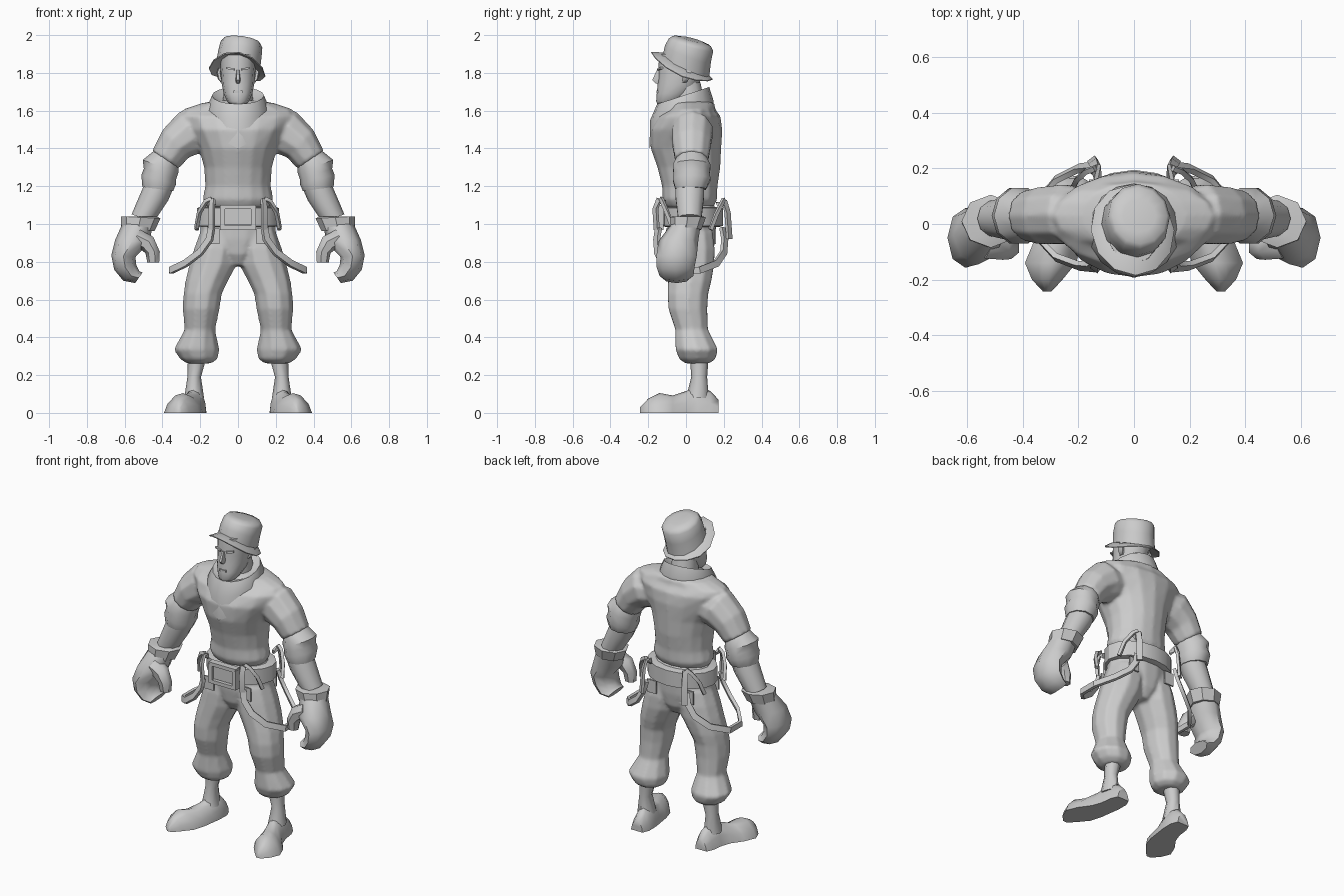
import bpy, bmesh, math
from mathutils import Vector, Matrix

grey = bpy.data.materials.new("plain grey")
grey.diffuse_color = (0.6, 0.6, 0.6, 1)


def finish(name, bm, mirror=False, angle=50):
    bmesh.ops.recalc_face_normals(bm, faces=bm.faces)
    me = bpy.data.meshes.new(name)
    bm.to_mesh(me)
    bm.free()
    me.materials.append(grey)
    ob = bpy.data.objects.new(name, me)
    bpy.context.collection.objects.link(ob)
    bpy.ops.object.select_all(action='DESELECT')
    ob.select_set(True)
    bpy.context.view_layer.objects.active = ob
    bpy.ops.object.shade_smooth_by_angle(angle=math.radians(angle))
    if mirror:
        ob.modifiers.new("mirror", 'MIRROR').use_mirror_merge = False
    return ob


def skin(name, rings, mirror=False, angle=50):
    """Join equal-length point rings into a capped skin."""
    bm = bmesh.new()
    vs = [[bm.verts.new(p) for p in r] for r in rings]
    n = len(rings[0])
    for a, b in zip(vs, vs[1:]):
        for i in range(n):
            j = (i + 1) % n
            bm.faces.new((a[i], a[j], b[j], b[i]))
    bm.faces.new(vs[0])
    bm.faces.new(vs[-1])
    return finish(name, bm, mirror, angle)


def loft(name, rows, n=12, mirror=False, angle=50, power=1.0):
    """Rows: x, y, z, rx, ry, roll about y, pitch about x (degrees)."""
    rings = []
    for row in rows:
        x, y, z, rx, ry, roll, pitch = (list(row) + [0, 0])[:7]
        m = Matrix.Rotation(math.radians(-roll), 3, 'Y') @ Matrix.Rotation(math.radians(pitch), 3, 'X')
        ring = []
        for i in range(n):
            a = 2 * math.pi * i / n
            c, s = math.cos(a), math.sin(a)
            c = math.copysign(abs(c) ** power, c)
            s = math.copysign(abs(s) ** power, s)
            ring.append(Vector((x, y, z)) + m @ Vector((rx * c, ry * s, 0)))
        rings.append(ring)
    return skin(name, rings, mirror, angle)


def fuse(name, parts):
    """Blend overlapping garment parts into one continuous surface."""
    bm = bmesh.new()
    bpy.context.view_layer.update()
    dg = bpy.context.evaluated_depsgraph_get()
    for ob in parts:
        ev = ob.evaluated_get(dg)
        bm.from_mesh(ev.to_mesh())
        ev.to_mesh_clear()
    for ob in parts:
        bpy.data.objects.remove(ob)
    ob = finish(name, bm, angle=180)
    mod = ob.modifiers.new("blend", 'REMESH')
    mod.mode, mod.voxel_size, mod.use_smooth_shade = 'VOXEL', .01, True
    mod = ob.modifiers.new("soften", 'SMOOTH')
    mod.factor, mod.iterations = .5, 6


def strap(name, path, w, t, centre=(0, 0.03), mirror=True, angle=30):
    """Flat band along a path, its face turned away from the body."""
    pts = [Vector(p) for p in path]
    rings = []
    for i, p in enumerate(pts):
        tan = (pts[min(i + 1, len(pts) - 1)] - pts[max(i - 1, 0)]).normalized()
        out = Vector((p.x - centre[0], p.y - centre[1], 0))
        out = (out - tan * out.dot(tan)).normalized()
        side = tan.cross(out) * w / 2
        out = out * t / 2
        rings.append([p + side + out, p - side + out, p - side - out, p + side - out])
    return skin(name, rings, mirror, angle)


def box(name, c, s, mirror=False, rot=(0, 0, 0)):
    bm = bmesh.new()
    bmesh.ops.create_cube(bm, size=1)
    m = Matrix.Translation(c)
    for ax, r in zip('XYZ', rot):
        m = m @ Matrix.Rotation(math.radians(r), 4, ax)
    bm.transform(m @ Matrix.Diagonal((*s, 1)))
    return finish(name, bm, mirror, 30)


# Jacket body and upper sleeves
body = loft("body", [(0, .02, 1.09, .168, .125), (0, .02, 1.13, .188, .145), (0, .02, 1.2, .174, .147),
                     (0, .015, 1.3, .18, .167), (0, 0, 1.4, .207, .187), (0, 0, 1.5, .262, .192),
                     (0, .015, 1.57, .3, .168), (0, .03, 1.607, .29, .125), (0, .03, 1.64, .19, .12),
                     (0, .03, 1.655, .1, .08)], 16)
arm = loft("arm", [(.14, .035, 1.49, .085, .09, 75), (.25, .035, 1.487, .125, .112, 62),
                   (.33, .03, 1.425, .102, .107, 46), (.385, .03, 1.34, .085, .092, 34)], 10, True)
fuse("jacket", [body, arm])

# Collar: tilted roll whose lower edge dips to a point at the chest
collar = []
for r, zf, zb, drop, cy in ((1.05, 1.53, 1.61, .13, -.015), (1.1, 1.58, 1.655, .03, -.02),
                            (.92, 1.635, 1.725, 0, -.015), (.6, 1.62, 1.69, 0, 0)):
    ring = []
    for i in range(16):
        a = 2 * math.pi * i / 16
        f = (1 - math.sin(a)) / 2
        ring.append((.15 * r * math.cos(a), cy + .15 * r * math.sin(a) - drop * .16 * f ** 6,
                     zb + (zf - zb) * f - drop * f ** 6))
    collar.append(ring)
skin("collar", collar, angle=60)

# Rolled cuffs and forearms
loft("rolled_cuff", [(.38, .03, 1.35, .075, .08, 30), (.41, .03, 1.305, .1, .105, 20), (.413, .03, 1.265, .09, .1, 18),
                     (.42, .03, 1.235, .095, .105, 15), (.425, .025, 1.185, .082, .085, 8)], 10, True, 40)
loft("forearm", [(.41, .02, 1.22, .075, .08, 20), (.44, .02, 1.15, .075, .08, 20),
                 (.505, .02, 1.03, .062, .065, 20)], 10, True)

# Gloves
loft("glove_cuff", [(.505, .01, 1.04, .075, .08, 0), (.515, .01, 1.035, .105, .095, 3),
                    (.53, .0, .97, .088, .082, 5)], 8, True, 35)
loft("glove_hand", [(.53, 0, 1.0, .08, .078, 5), (.56, -.04, .91, .09, .105, 5), (.607, -.05, .83, .064, .107, 5),
                    (.597, -.055, .77, .06, .1, -10), (.565, -.05, .725, .05, .09, -30),
                    (.525, -.05, .715, .034, .075, -55)], 8, True)
loft("glove_thumb", [(.54, -.07, .93, .05, .055, -60), (.48, -.08, .9, .05, .05, -45),
                     (.45, -.085, .85, .04, .042, -5), (.447, -.085, .795, .033, .032, 0)], 7, True)

# Trousers
seat = loft("seat", [(0, .03, 1.1, .17, .125), (0, .03, 1.0, .202, .132), (0, .03, .92, .195, .128),
                     (0, .03, .84, .13, .115), (0, .03, .78, .05, .08)], 14)
leg = loft("leg", [(.1, .03, .96, .1, .115), (.113, .03, .87, .12, .127), (.13, .028, .79, .127, .127),
                   (.165, .02, .7, .114, .12), (.187, .01, .63, .102, .112), (.195, .01, .55, .098, .107),
                   (.202, .03, .44, .082, .09), (.219, .057, .335, .122, .117), (.207, .06, .285, .1, .1),
                   (.207, .06, .262, .065, .065)], 10, True)
fuse("trousers", [seat, leg])

# Ankles and shoes
loft("ankle", [(.215, .07, .3, .05, .05), (.232, .07, .19, .036, .042), (.232, .06, .08, .052, .06)], 8, True)
sole = [(-1, 0), (-.9, .4), (-.5, .85), (-.1, 1), (.35, .88), (.8, .45), (1, 0)]
shoe = [(.225, .172, .04, .07), (.225, .13, .058, .115), (.23, .06, .062, .145), (.245, 0, .068, .115),
        (.275, -.07, .088, .092), (.3, -.14, .092, .105), (.312, -.2, .055, .075), (.312, -.243, .015, .03)]
skin("shoe", [[(cx + hw * u, y, h * v) for u, v in sole] for cx, y, hw, h in shoe], True, 55)

# Belt with framed buckle
loft("belt", [(0, .035, .985, .195, .145), (0, .035, .99, .217, .16), (0, .035, 1.085, .217, .16),
              (0, .035, 1.09, .195, .145)], 16, angle=30)
box("buckle_plate", (0, -.13, 1.04), (.14, .03, .09))
for z in (.98, 1.09):
    box("buckle_rail", (0, -.14, z), (.19, .04, .022))
box("buckle_side", (.083, -.14, 1.035), (.026, .042, .11), True)

# Hanging braces, clips and rings on the belt
strap("hanging_brace", [(.14, -.145, .98), (.15, -.155, .92), (.2, -.15, .85), (.28, -.12, .79), (.355, -.04, .755),
                        (.355, .07, .755), (.28, .16, .79), (.2, .2, .85), (.155, .205, .92), (.14, .195, .98)],
      .036, .02)
strap("front_clip", [(.13, -.115, 1.11), (.135, -.145, 1.125), (.14, -.162, 1.08), (.14, -.155, .97)], .032, .016)
strap("back_clip", [(.13, .165, 1.1), (.137, .205, 1.115), (.145, .22, 1.06), (.15, .23, .92)], .034, .016)
strap("front_ring", [(.14, -.13, 1.135), (.17, -.125, 1.12), (.205, -.1, 1.06), (.22, -.07, .98)], .02, .018)
strap("back_ring", [(.14, .2, 1.13), (.17, .19, 1.11), (.205, .16, 1.05), (.22, .13, .97)], .02, .018)
box("front_tab", (.13, -.1, .935), (.065, .01, .08), True)
box("back_tab", (.13, .155, .935), (.065, .01, .08), True)

# Neck and head
loft("neck", [(0, .03, 1.58, .085, .085), (0, .0, 1.75, .072, .08)], 10)
loft("head", [(0, -.1, 1.63, .038, .05), (0, -.09, 1.65, .058, .068), (0, -.065, 1.69, .076, .09),
              (0, -.04, 1.74, .086, .11), (0, -.03, 1.795, .09, .116), (0, -.02, 1.825, .093, .127),
              (0, -.01, 1.9, .095, .13)], 12, angle=60, power=.9)
skin("nose", [[(-.008, -.13, 1.82), (.008, -.13, 1.82), (.005, -.152, 1.82), (-.005, -.152, 1.82)],
              [(-.018, -.12, 1.76), (.018, -.12, 1.76), (.008, -.178, 1.763), (-.008, -.178, 1.763)],
              [(-.014, -.12, 1.745), (.014, -.12, 1.745), (.006, -.16, 1.745), (-.006, -.16, 1.745)]], angle=30)
box("brow", (.04, -.137, 1.822), (.045, .016, .01), True, (0, -10, 18))
box("lips", (0, -.15, 1.7), (.045, .014, .012))
loft("ear", [(.084, -.01, 1.75, .008, .015), (.096, 0, 1.77, .012, .022), (.102, .005, 1.805, .012, .026),
             (.095, .005, 1.825, .008, .02)], 6, True)

# Tilted hat with a brim that droops at the sides
loft("hat_crown", [(0, 0, 1.835, .118, .135, -9, -24), (.01, .01, 1.9, .116, .13, -9, -21),
                   (.018, .027, 1.95, .112, .122, -8, -16), (.02, .03, 1.968, .1, .105, -8, -15),
                   (.02, .03, 1.977, .06, .06, -8, -14)], 12, angle=45)
brim = loft("hat_brim", [(0, -.01, 1.86, .105, .12, -9, -24), (-.005, -.022, 1.84, .152, .178, -9, -24),
                         (-.005, -.022, 1.834, .15, .176, -9, -24), (0, -.01, 1.845, .1, .115, -9, -24)],
            12, angle=30)
for v in brim.data.vertices:
    v.co.z -= .035 * (v.co.x / .15) ** 2
